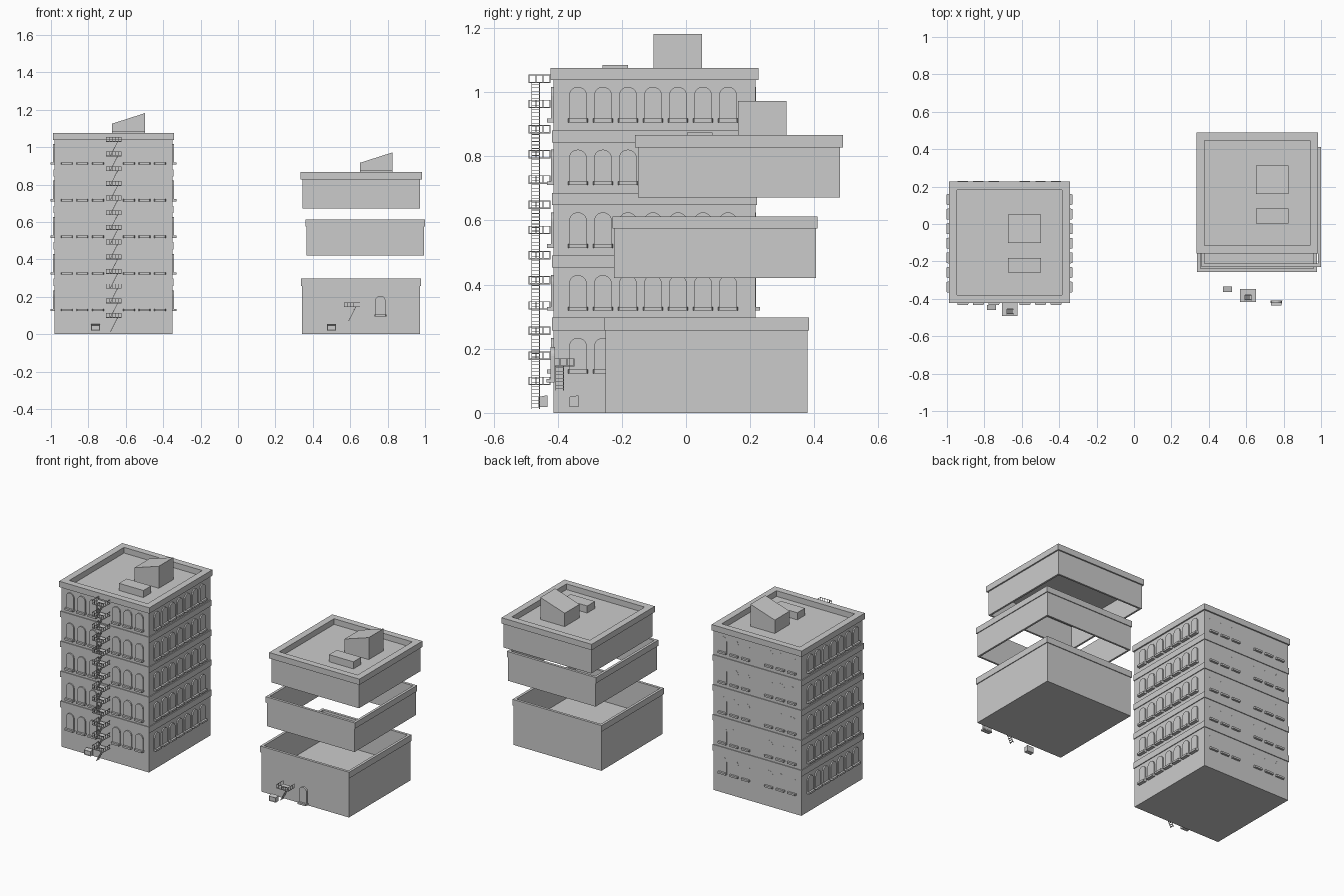
import bpy, bmesh, math
from mathutils import Vector

if "Cube" in bpy.data.objects:
    bpy.data.objects.remove(bpy.data.objects["Cube"])

HALF = 0.315          # half width of a storey
WALL = 0.012
STOREY = 0.1945
BASE = 0.297


def make(name, bm, loc=(0, 0, 0), rot=0.0):
    bmesh.ops.recalc_face_normals(bm, faces=bm.faces)
    mesh = bpy.data.meshes.new(name)
    bm.to_mesh(mesh)
    bm.free()
    return place(name, mesh, loc, rot)


def place(name, mesh, loc, rot=0.0):
    ob = bpy.data.objects.new(name, mesh)
    ob.location = loc
    ob.rotation_euler.z = rot
    bpy.context.collection.objects.link(ob)
    return ob


def box(bm, x0, x1, y0, y1, z0, z1):
    verts = bmesh.ops.create_cube(bm, size=1)["verts"]
    for v in verts:
        v.co = Vector((x1 if v.co.x > 0 else x0,
                       y1 if v.co.y > 0 else y0,
                       z1 if v.co.z > 0 else z0))
    return verts


def ring(bm, out, inn, z0, z1):
    # square tube made of four mitred walls
    signs = [(-1, -1), (1, -1), (1, 1), (-1, 1)]
    loops = [[bm.verts.new((sx * r, sy * r, z)) for sx, sy in signs]
             for r, z in ((out, z0), (out, z1), (inn, z1), (inn, z0))]
    for a in range(4):
        p, q = loops[a], loops[(a + 1) % 4]
        for i in range(4):
            j = (i + 1) % 4
            bm.faces.new((p[i], p[j], q[j], q[i]))


# storey modules, origin at the bottom centre
def ground_storey(name, x, y):
    bm = bmesh.new()
    box(bm, -HALF, HALF, -HALF, HALF, 0, 0.105)
    ring(bm, HALF, HALF - WALL, 0.105, BASE - 0.04)
    ring(bm, HALF + 0.005, HALF - WALL, BASE - 0.04, BASE)
    make(name, bm, (x, y, 0))


def middle_storey(name, x, y, z, h=STOREY):
    bm = bmesh.new()
    ring(bm, HALF, HALF - WALL, 0, h - 0.038)
    ring(bm, HALF + 0.005, HALF - WALL, h - 0.038, h)
    make(name, bm, (x, y, z))


def roof_storey(name, x, y, z):
    bm = bmesh.new()
    ring(bm, HALF, HALF - WALL, 0, 0.157)
    box(bm, -HALF, HALF, -HALF, HALF, 0.148, 0.158)
    ring(bm, HALF + 0.009, 0.281, 0.157, 0.195)
    make(name, bm, (x, y, z))
    # sloped stair house and low hatch
    bm = bmesh.new()
    for v in box(bm, -0.007, 0.168, -0.004, 0.148, 0.157, 0.301):
        if v.co.x < 0 and v.co.z > 0.2:
            v.co.z = 0.245
    make(name + "_stair_house", bm, (x, y, z))
    bm = bmesh.new()
    box(bm, -0.007, 0.168, -0.162, -0.083, 0.157, 0.204)
    make(name + "_hatch", bm, (x, y, z))


# arched window, outer side faces -y, origin on the sill
def window_mesh():
    bm = bmesh.new()
    r, spring = 0.028, 0.077
    pts = [(-r, 0), (r, 0)]
    pts += [(r * math.cos(math.pi * i / 10), spring + r * math.sin(math.pi * i / 10))
            for i in range(11)]
    face = bm.faces.new([bm.verts.new((px, 0.006, pz)) for px, pz in pts])
    ext = bmesh.ops.extrude_face_region(bm, geom=[face])["geom"]
    moved = [g for g in ext if isinstance(g, bmesh.types.BMVert)]
    bmesh.ops.translate(bm, verts=moved, vec=(0, -0.014, 0))
    for v in box(bm, -0.032, 0.032, -0.021, 0.004, -0.006, 0.006):
        if v.co.y < -0.01:
            v.co.x *= 0.86
    bmesh.ops.recalc_face_normals(bm, faces=bm.faces)
    mesh = bpy.data.meshes.new("window")
    bm.to_mesh(mesh)
    bm.free()
    return mesh


# fire escape unit: landing, railing and ladder
def bar(bm, a, b, t=0.0011):
    # slanted square bar from a to b (b is higher)
    for v in box(bm, -t, t, -t, t, 0, 1):
        end = b if v.co.z > 0.5 else a
        v.co = Vector((end[0] + v.co.x, end[1] + v.co.y, end[2]))


def escape_mesh():
    bm = bmesh.new()
    w, d, h = 0.042, 0.034, 0.024
    box(bm, -w, -0.016, -d, d, -0.002, 0.002)
    box(bm, 0.02, w, -d, d, -0.002, 0.002)
    box(bm, -0.016, 0.02, 0.002, d, -0.002, 0.002)
    box(bm, -0.016, 0.02, -d, -0.026, -0.002, 0.002)
    t = 0.0013
    for z in (h,):
        box(bm, -w, w, -d, -d + 2 * t, z - 2 * t, z)
        for s in (-1, 1):
            x = s * (w - t)
            box(bm, x - t, x + t, -d, d, z - 2 * t, z)
    for i in range(6):
        x = -w + t + i * (2 * w - 2 * t) / 5
        bar(bm, (x, -d + t, 0), (x, -d + t, h - t))
    for s in (-1, 1):
        for i in range(1, 4):
            y = -d + t + i * (2 * d - 2 * t) / 3
            bar(bm, (s * (w - t), y, 0), (s * (w - t), y, h - t))
    # ladder stringers and rungs
    lo, hi, drop = -0.018, 0.021, -0.0765
    for y in (-0.024, 0.0):
        bar(bm, (lo, y, drop), (hi, y, 0), 0.0014)
    for i in range(7):
        f = (i + 0.5) / 7
        x, z = lo + (hi - lo) * f, drop * (1 - f)
        box(bm, x - 0.003, x + 0.003, -0.025, 0.001, z - 0.001, z + 0.001)
    bmesh.ops.recalc_face_normals(bm, faces=bm.faces)
    mesh = bpy.data.meshes.new("fire_escape")
    bm.to_mesh(mesh)
    bm.free()
    return mesh


# small cooling unit with a sloped lid and recessed front
def cooling_unit(name, x, y):
    bm = bmesh.new()
    for v in box(bm, -0.024, 0.024, -0.014, 0.014, 0.019, 0.055):
        if v.co.y < 0 and v.co.z > 0.03:
            v.co.z -= 0.005
    bm.normal_update()
    front = [f for f in bm.faces if f.normal.y < -0.9]
    bmesh.ops.inset_region(bm, faces=front, thickness=0.004, depth=0)
    bmesh.ops.translate(bm, verts=list({v for f in front for v in f.verts}), vec=(0, 0.004, 0))
    make(name, bm, (x, y, 0))


# assembled tower
AX, AY = -0.666, -0.098
ground_storey("tower_ground_storey", AX, AY)
for i in range(3):
    middle_storey("tower_middle_storey", AX, AY, BASE + i * STOREY)
roof_storey("tower_roof_storey", AX, AY, BASE + 3 * STOREY)

win = window_mesh()
for floor in range(5):
    z = 0.129 + 0.1957 * floor
    for i in range(-3, 4):
        if i:   # front and back leave the middle bay free
            place("front_window", win, (AX + i * 0.083, AY - HALF, z))
            place("back_window", win, (AX + i * 0.083, AY + HALF - 0.0075, z), math.pi)
        y = AY - 0.005 + i * 0.078
        place("right_window", win, (AX + HALF, y, z), math.pi / 2)
        place("left_window", win, (AX - HALF, y, z), -math.pi / 2)

escape = escape_mesh()
for i in range(13):
    place("fire_escape", escape, (AX + 0.002, -0.457, 0.0885 + i * 0.0785))
cooling_unit("tower_cooling_unit", -0.762, -0.446)

# separated kit pieces
ground_storey("kit_ground_storey", 0.658, 0.064)
middle_storey("kit_middle_storey", 0.68, 0.0905, 0.421, 0.192)
roof_storey("kit_roof_storey", 0.659, 0.1655, 0.671)
place("kit_window", win, (0.761, -0.414, 0.1))
place("kit_fire_escape", escape, (0.609, -0.382, 0.146))
cooling_unit("kit_cooling_unit", 0.5, -0.349)
